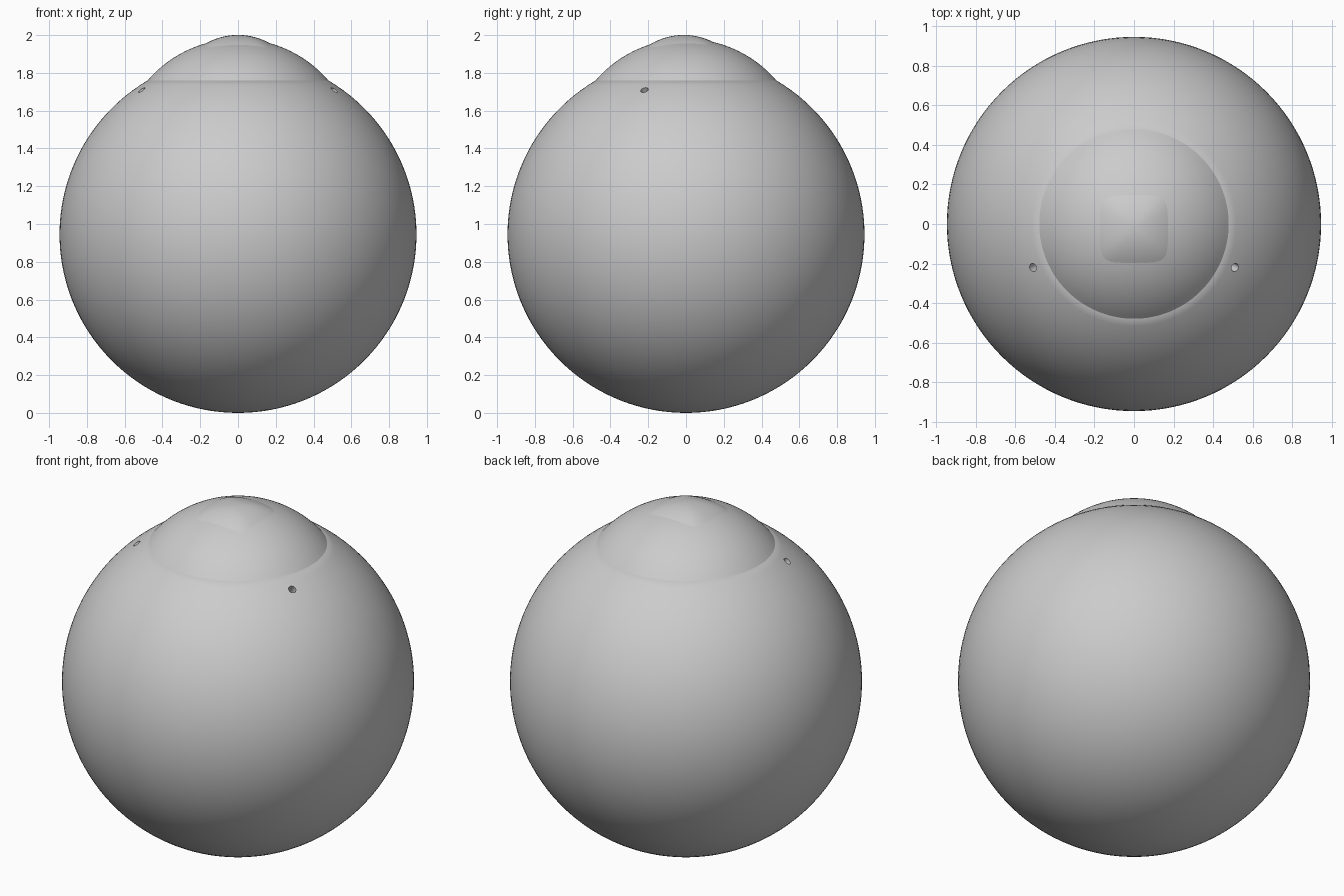
import bpy, bmesh, math
from mathutils import Vector

old = bpy.data.objects.get("Cube")
if old:
    bpy.data.objects.remove(old, do_unlink=True)

R = 0.945                                  # body radius
RIM_Z = 1.76                               # seam between body and cap
RIM_R = math.sqrt(R**2 - (RIM_Z - R)**2)
CAP_R, CAP_C = 0.63, 1.35                  # cap sphere radius and centre height
SIDES = 128

grey = bpy.data.materials.new("plain grey")
grey.use_nodes = True
grey.diffuse_color = (0.6, 0.6, 0.6, 1)
grey.node_tree.nodes["Principled BSDF"].inputs["Base Color"].default_value = (0.6, 0.6, 0.6, 1)


def ring_surface(name, rings, point, close_end=False):
    """Surface of rings around a centre point; point(t, angle) with t from 0 to 1."""
    bm = bmesh.new()
    centre = bm.verts.new(point(0, 0))
    loops = [[bm.verts.new(point(i / rings, math.tau * j / SIDES)) for j in range(SIDES)]
             for i in range(1, rings + 1)]
    for j in range(SIDES):
        k = (j + 1) % SIDES
        bm.faces.new((centre, loops[0][j], loops[0][k]))
        for a, b in zip(loops, loops[1:]):
            bm.faces.new((a[j], b[j], b[k], a[k]))
    if close_end:
        bm.faces.new(loops[-1])
    bmesh.ops.recalc_face_normals(bm, faces=bm.faces)
    if sum(f.normal.z for f in bm.faces) < 0 and not close_end:
        bmesh.ops.reverse_faces(bm, faces=bm.faces)
    mesh = bpy.data.meshes.new(name)
    bm.to_mesh(mesh)
    bm.free()
    mesh.materials.append(grey)
    obj = bpy.data.objects.new(name, mesh)
    bpy.context.collection.objects.link(obj)
    return obj


def smooth(obj):
    bpy.ops.object.select_all(action='DESELECT')
    obj.select_set(True)
    bpy.context.view_layer.objects.active = obj
    bpy.ops.object.shade_smooth_by_angle(angle=math.radians(35))


def cap_height(x, y):
    return CAP_C + math.sqrt(CAP_R**2 - x * x - y * y)


def body_point(t, a):
    polar = t * (math.pi - math.asin(RIM_R / R))
    r = R * math.sin(polar)
    return (r * math.cos(a), r * math.sin(a), R - R * math.cos(polar))


def cap_point(t, a):
    x, y = RIM_R * t * math.cos(a), RIM_R * t * math.sin(a)
    return (x, y, cap_height(x, y))


def bump_point(t, a):
    # rounded square outline, swelling gently out of the cap
    c, s = math.cos(a), math.sin(a)
    r = 0.175 * t / (abs(c)**5 + abs(s)**5)**0.2
    x, y = r * c, r * s - 0.025
    return (x, y, cap_height(x, y) + 0.022 * (1 - t * t) - 0.001)


# Round body, with a small blind hole on each shoulder
body = ring_surface("body", 56, body_point, close_end=True)
for side in (-1, 1):
    spot = Vector((side * 0.51, -0.22, 1.71))
    out = (spot - Vector((0, 0, R))).normalized()
    bpy.ops.mesh.primitive_cylinder_add(vertices=24, radius=0.021, depth=0.12, location=spot,
                                        rotation=out.to_track_quat('Z', 'Y').to_euler())
    cutter = bpy.context.object
    cutter.hide_render = True
    cutter.data.materials.append(grey)
    mod = body.modifiers.new("hole", 'BOOLEAN')
    mod.operation, mod.solver, mod.object = 'DIFFERENCE', 'EXACT', cutter
    bpy.context.view_layer.objects.active = body
    bpy.ops.object.modifier_apply(modifier=mod.name)
    bpy.data.objects.remove(cutter, do_unlink=True)
smooth(body)

# Domed cap and the soft square bump on its top
smooth(ring_surface("cap", 24, cap_point))
smooth(ring_surface("cap_bump", 12, bump_point))
